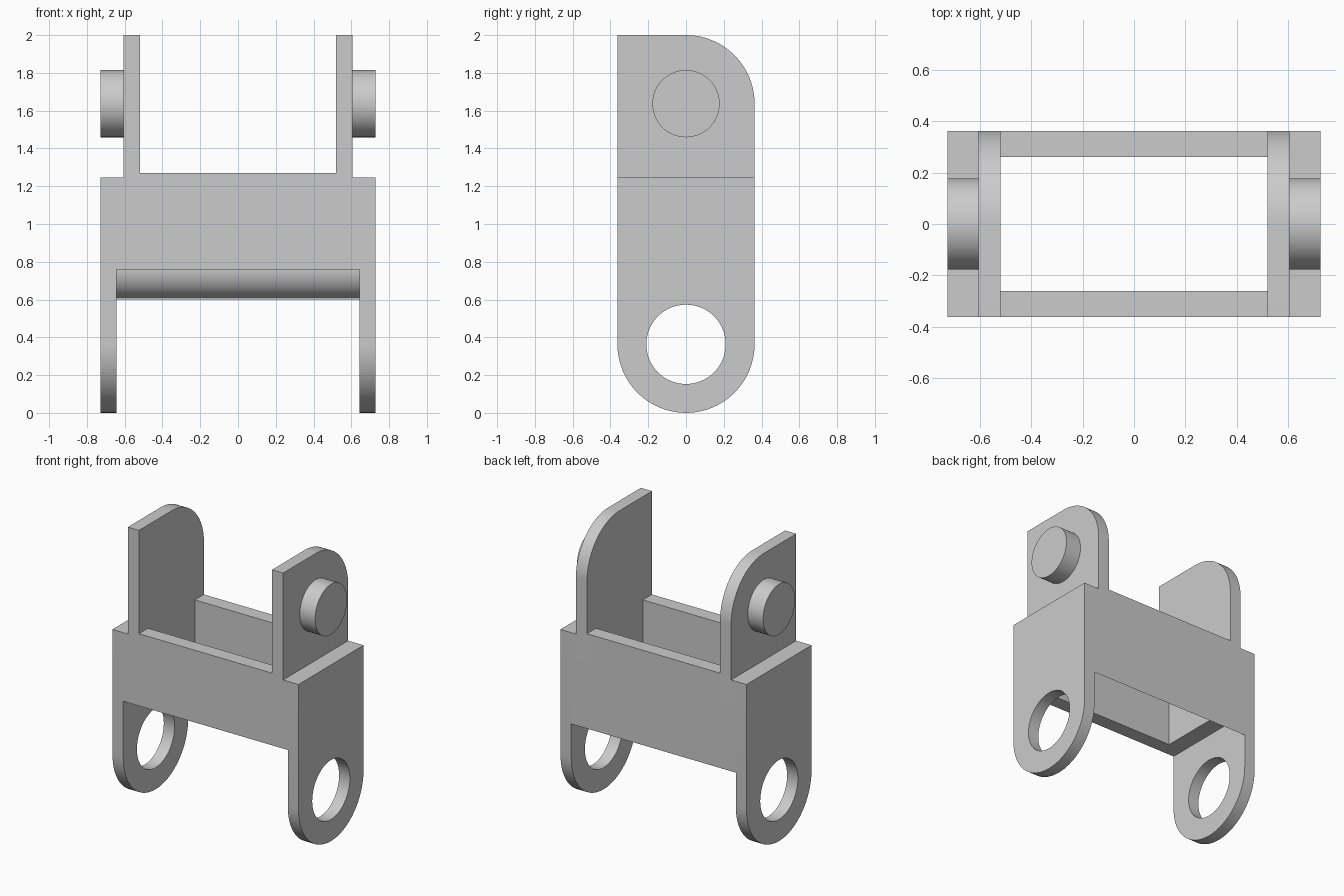
import bpy, bmesh
from math import sin, cos, pi, radians
from mathutils import Matrix

cube = bpy.data.objects.get("Cube")
if cube:
    bpy.data.objects.remove(cube, do_unlink=True)

grey = bpy.data.materials.new("plain_grey")
grey.use_nodes = True
COLOUR = (0.6, 0.6, 0.6, 1)
grey.diffuse_color = COLOUR
grey.node_tree.nodes["Principled BSDF"].inputs["Base Color"].default_value = COLOUR

# Main dimensions
HALF = 0.363                  # half depth, also the end radius
PIVOT_LOW, PIVOT_HIGH = HALF, 2 - HALF
INNER, PLATE, LUG, OUTER = 0.52, 0.607, 0.643, 0.727
UNDER, SHOULDER, RIM, LIP = 0.76, 1.245, 1.27, 0.60
WALL = 0.262                  # inner face of the front and back walls

# local (x, y, z) -> world (y, z, x)
SIDEWAYS = Matrix(((0, 0, 1, 0), (1, 0, 0, 0), (0, 1, 0, 0), (0, 0, 0, 1)))


def arc(cy, cz, r, start, end, steps=32):
    angles = [radians(start + (end - start) * i / steps) for i in range(steps + 1)]
    return [(cy + r * cos(a), cz + r * sin(a)) for a in angles]


def circle(cz, r):
    return arc(0, cz, r, 0, 360, 64)[:-1]


def rect(y0, y1, z0, z1):
    return [(y0, z0), (y1, z0), (y1, z1), (y0, z1)]


def prism(name, x0, x1, *outlines):
    """Extrude side outlines from x0 to x1; any later outline is a hole."""
    curve = bpy.data.curves.new(name, "CURVE")
    curve.dimensions = "2D"
    curve.fill_mode = "BOTH"
    curve.extrude = abs(x1 - x0) / 2
    for pts in outlines:
        spline = curve.splines.new("POLY")
        spline.points.add(len(pts) - 1)
        for p, (y, z) in zip(spline.points, pts):
            p.co = (y, z, 0, 1)
        spline.use_cyclic_u = True
    temp = bpy.data.objects.new(name + "_outline", curve)
    bpy.context.collection.objects.link(temp)
    bpy.context.view_layer.update()
    mesh = bpy.data.meshes.new_from_object(
        temp.evaluated_get(bpy.context.evaluated_depsgraph_get()))
    bpy.data.objects.remove(temp, do_unlink=True)

    bm = bmesh.new()
    bm.from_mesh(mesh)
    bm.transform(Matrix.Translation(((x0 + x1) / 2, 0, 0)) @ SIDEWAYS)
    bmesh.ops.remove_doubles(bm, verts=bm.verts, dist=0.0001)
    bmesh.ops.dissolve_limit(bm, angle_limit=radians(0.5), verts=bm.verts, edges=bm.edges)
    bmesh.ops.recalc_face_normals(bm, faces=bm.faces)
    bm.to_mesh(mesh)
    bm.free()
    mesh.materials.clear()
    mesh.materials.append(grey)
    obj = bpy.data.objects.new(name, mesh)
    bpy.context.collection.objects.link(obj)
    bpy.ops.object.select_all(action="DESELECT")
    obj.select_set(True)
    bpy.context.view_layer.objects.active = obj
    bpy.ops.object.shade_smooth_by_angle(angle=radians(30))
    return obj


# Side outlines
lug_outline = arc(0, PIVOT_LOW, HALF, 180, 360) + [(HALF, SHOULDER), (-HALF, SHOULDER)]
plate_outline = ([(-HALF, UNDER), (HALF, UNDER)]
                 + arc(0, PIVOT_HIGH, HALF, 0, 90) + [(-HALF, 2)])

for side, s in (("left", 1), ("right", -1)):
    prism(side + "_lower_lug", s * LUG, s * OUTER, lug_outline, circle(PIVOT_LOW, 0.21))
    prism(side + "_upper_plate", s * INNER, s * PLATE, plate_outline)
    prism(side + "_side_filler", s * PLATE, s * LUG, rect(-HALF, HALF, UNDER, SHOULDER))
    prism(side + "_pin", s * PLATE, s * OUTER, circle(PIVOT_HIGH, 0.178))

# Front and back walls between the plates
prism("front_wall", -INNER, INNER, rect(-HALF, -WALL, UNDER, RIM))
prism("back_wall", -INNER, INNER, rect(WALL, HALF, UNDER, RIM))

# Rounded lip hanging below the back wall
r = UNDER - LIP
curve_in = [p for p in arc(WALL + r, UNDER, r, 180, 270) if p[0] < HALF]
prism("back_lip", -LUG, LUG, curve_in + [(HALF, LIP), (HALF, UNDER)])
